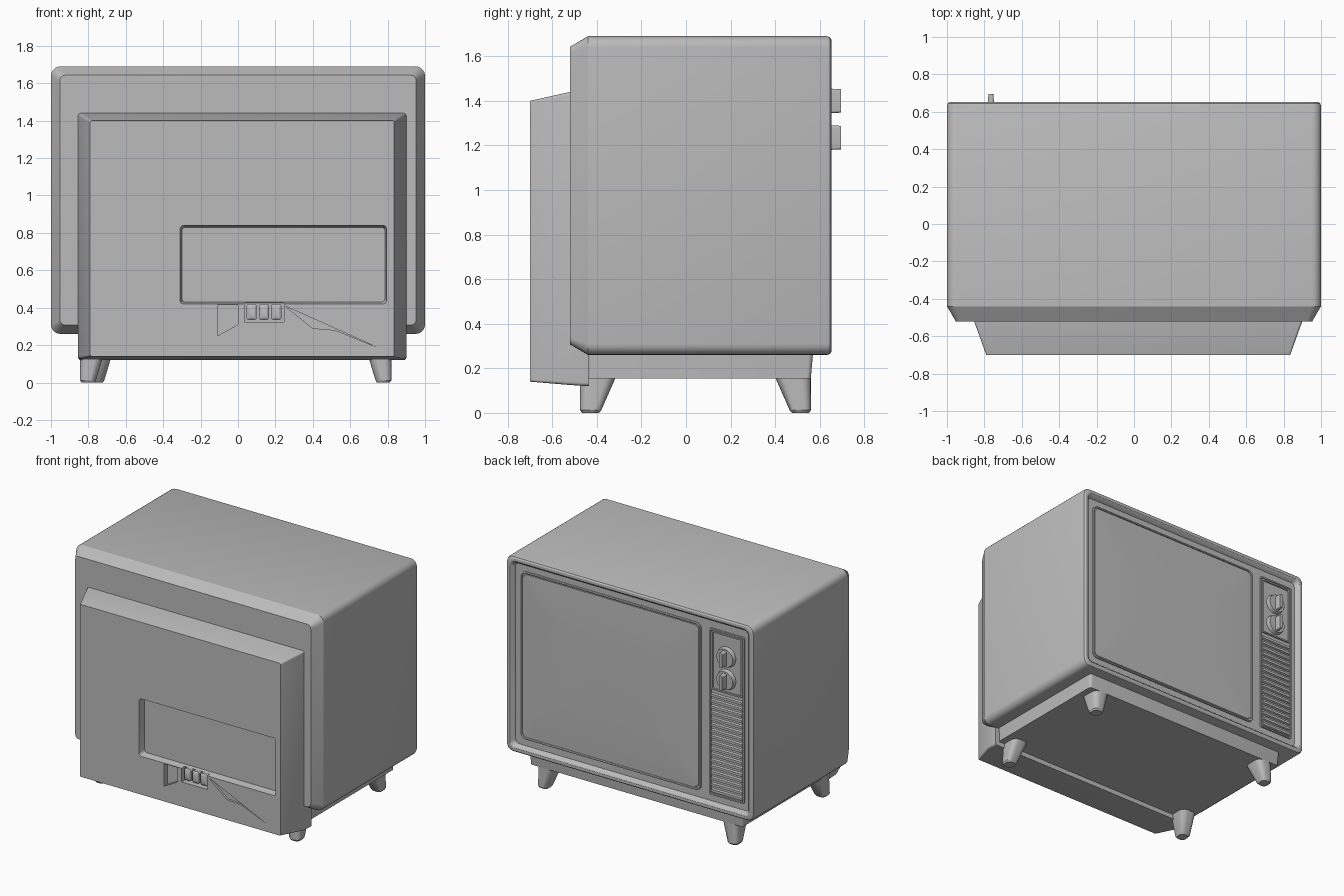
import bpy, bmesh, math

cube = bpy.data.objects.get("Cube")
if cube:
    bpy.data.objects.remove(cube, do_unlink=True)

grey = bpy.data.materials.new("plain grey")
grey.use_nodes = True
colour = (0.5, 0.5, 0.5, 1)
grey.diffuse_color = colour
grey.node_tree.nodes["Principled BSDF"].inputs["Base Color"].default_value = colour


def finish(name, bm, angle=30):
    bmesh.ops.recalc_face_normals(bm, faces=bm.faces)
    mesh = bpy.data.meshes.new(name)
    bm.to_mesh(mesh)
    bm.free()
    mesh.materials.append(grey)
    obj = bpy.data.objects.new(name, mesh)
    bpy.context.collection.objects.link(obj)
    bpy.ops.object.select_all(action='DESELECT')
    obj.select_set(True)
    bpy.context.view_layer.objects.active = obj
    bpy.ops.object.shade_smooth_by_angle(angle=math.radians(angle))
    return obj


def rounded(a0, a1, b0, b1, r, steps=5):
    """Outline of a rectangle with rounded corners."""
    pts = []
    corners = [(a1 - r, b1 - r), (a0 + r, b1 - r), (a0 + r, b0 + r), (a1 - r, b0 + r)]
    for q, (a, b) in enumerate(corners):
        for i in range(steps + 1):
            t = math.pi / 2 * (q + i / steps)
            pts.append((a + r * math.cos(t), b + r * math.sin(t)))
    return pts


def loft(name, sections, axis='Y', closed=False, angle=30):
    """Skin rounded rectangles (a0, a1, b0, b1, radius, position) along an axis."""
    bm = bmesh.new()
    rings = []
    for *rect, pos in sections:
        ring = []
        for a, b in rounded(*rect):
            ring.append(bm.verts.new((a, pos, b) if axis == 'Y' else (a, b, pos)))
        rings.append(ring)
    pairs = list(zip(rings, rings[1:]))
    if closed:
        pairs.append((rings[-1], rings[0]))
    else:
        bm.faces.new(rings[0])
        bm.faces.new(rings[-1])
    for lo, hi in pairs:
        n = len(lo)
        for i in range(n):
            j = (i + 1) % n
            bm.faces.new((lo[i], lo[j], hi[j], hi[i]))
    return finish(name, bm, angle)


def inset(rect, d, r, y):
    a0, a1, b0, b1 = rect
    return (a0 + d, a1 - d, b0 + d, b1 - d, r, y)


def box(name, a0, a1, y0, y1, b0, b1, r=0.004):
    return loft(name, [(a0, a1, b0, b1, r, y0), (a0, a1, b0, b1, r, y1)])


def prism(name, pts, y0, y1):
    bm = bmesh.new()
    face = bm.faces.new([bm.verts.new((x, y0, z)) for x, z in pts])
    new = bmesh.ops.extrude_face_region(bm, geom=[face])["geom"]
    bmesh.ops.translate(bm, vec=(0, y1 - y0, 0),
                        verts=[v for v in new if isinstance(v, bmesh.types.BMVert)])
    return finish(name, bm)


def cut(target, cutter):
    mod = target.modifiers.new("cut", 'BOOLEAN')
    mod.operation = 'DIFFERENCE'
    mod.solver = 'EXACT'
    mod.object = cutter
    bpy.ops.object.select_all(action='DESELECT')
    target.select_set(True)
    bpy.context.view_layer.objects.active = target
    bpy.ops.object.modifier_apply(modifier=mod.name)
    bpy.data.objects.remove(cutter, do_unlink=True)


# Cabinet with a chamfered rear and a recessed, rimmed screen side
shell = (-1, 1, 0.26, 1.69)
loft("cabinet", [
    inset(shell, 0.047, 0.03, -0.52), inset(shell, 0, 0.05, -0.44),
    inset(shell, 0, 0.05, 0.632), inset(shell, 0.004, 0.048, 0.645),
    inset(shell, 0.014, 0.045, 0.652), inset(shell, 0.032, 0.04, 0.652),
    inset(shell, 0.042, 0.035, 0.645), inset(shell, 0.055, 0.03, 0.62)])

# Rear cover
cover = loft("rear_cover", [
    (-0.79, 0.835, 0.14, 1.40, 0.01, -0.70), (-0.855, 0.90, 0.125, 1.44, 0.015, -0.52),
    (-0.855, 0.90, 0.12, 1.44, 0.015, -0.435)])
pocket = (-0.31, 0.795, 0.42, 0.84)
cut(cover, loft("pocket_cutter", [inset(pocket, 0.0, 0.02, -0.75),
                                  inset(pocket, 0.0, 0.02, -0.70),
                                  inset(pocket, 0.01, 0.02, -0.65)]))
cut(cover, box("socket_cutter", 0.035, 0.245, -0.75, -0.645, 0.32, 0.425))
cut(cover, prism("vent_cutter", [(-0.11, 0.25), (0, 0.31), (0, 0.415), (-0.11, 0.415)],
                 -0.75, -0.66))
cut(cover, prism("slit_cutter", [(0.25, 0.41), (0.40, 0.29), (0.52, 0.28), (0.74, 0.19)],
                 -0.75, -0.685))
bpy.ops.object.shade_smooth_by_angle(angle=math.radians(30))

# Socket blocks in the rear notch
for i in range(3):
    x = 0.045 + i * 0.066
    loft("socket_block", [(x, x + 0.055, 0.335, 0.42, 0.012, -0.64),
                          (x, x + 0.055, 0.335, 0.42, 0.012, -0.685),
                          (x + 0.01, x + 0.045, 0.345, 0.41, 0.01, -0.692)])

# Plinth
loft("plinth", [(-0.85, 0.87, -0.44, 0.56, 0.02, 0.155),
                (-0.855, 0.875, -0.44, 0.57, 0.02, 0.27)], axis='Z')

# Tapered legs, upright on the outside and sloping on the inside
for name, x, y, sx, sy in [("leg_rear_right", -0.845, -0.475, -1, -1),
                           ("leg_rear_left", 0.82, -0.475, 1, -1),
                           ("leg_screen_right", -0.80, 0.56, -1, 1),
                           ("leg_screen_left", 0.82, 0.56, 1, 1)]:
    rings = []
    for out, wx, wy, r, z in [(0.008, 0.07, 0.075, 0.025, 0), (0, 0.085, 0.095, 0.03, 0.012),
                              (0.0, 0.13, 0.16, 0.045, 0.16)]:
        xs = sorted((x - sx * out, x - sx * (out + wx)))
        ys = sorted((y - sy * out, y - sy * (out + wy)))
        rings.append((*xs, *ys, r, z))
    loft(name, rings, axis='Z')

# Screen: raised frame and gently domed glass
screen = (-0.56, 0.90, 0.365, 1.59)
loft("screen_frame", [inset(screen, 0, 0.04, 0.615), inset(screen, 0, 0.04, 0.628),
                      inset(screen, 0.006, 0.036, 0.632), inset(screen, 0.012, 0.034, 0.628),
                      inset(screen, 0.012, 0.034, 0.615)], closed=True)
loft("screen_glass", [inset(screen, 0.018, 0.03, 0.615), inset(screen, 0.022, 0.03, 0.623),
                      inset(screen, 0.15, 0.06, 0.629), inset(screen, 0.35, 0.1, 0.633)])

# Control column frames
column = (-0.91, -0.63, 0.365, 1.58)
dial_panel = (-0.895, -0.645, 1.135, 1.565)
for name, rect in [("control_frame", column), ("dial_frame", dial_panel)]:
    loft(name, [inset(rect, 0, 0.01, 0.615), inset(rect, 0, 0.01, 0.632),
                inset(rect, 0.01, 0.006, 0.632), inset(rect, 0.01, 0.006, 0.615)], closed=True)

# Speaker grille slats
count = 17
pitch = (1.12 - 0.38) / count
for i in range(count):
    z = 0.38 + i * pitch
    loft("grille_slat", [(-0.895, -0.645, z, z + pitch * 0.75, 0.003, 0.615),
                         (-0.895, -0.645, z + 0.008, z + pitch * 0.6, 0.003, 0.634)])

# Dials: round base with an upright grip
for z in (1.40, 1.235):
    bm = bmesh.new()
    bmesh.ops.create_cone(bm, cap_ends=True, segments=32, radius1=0.075, radius2=0.066,
                          depth=0.035)
    for v in bm.verts:
        v.co = (v.co.x - 0.765, v.co.z + 0.63, v.co.y + z)
    finish("dial_base", bm)
    loft("dial_grip", [(-0.782, -0.748, z - 0.055, z + 0.055, 0.01, 0.64),
                       (-0.778, -0.752, z - 0.053, z + 0.053, 0.01, 0.695)])
